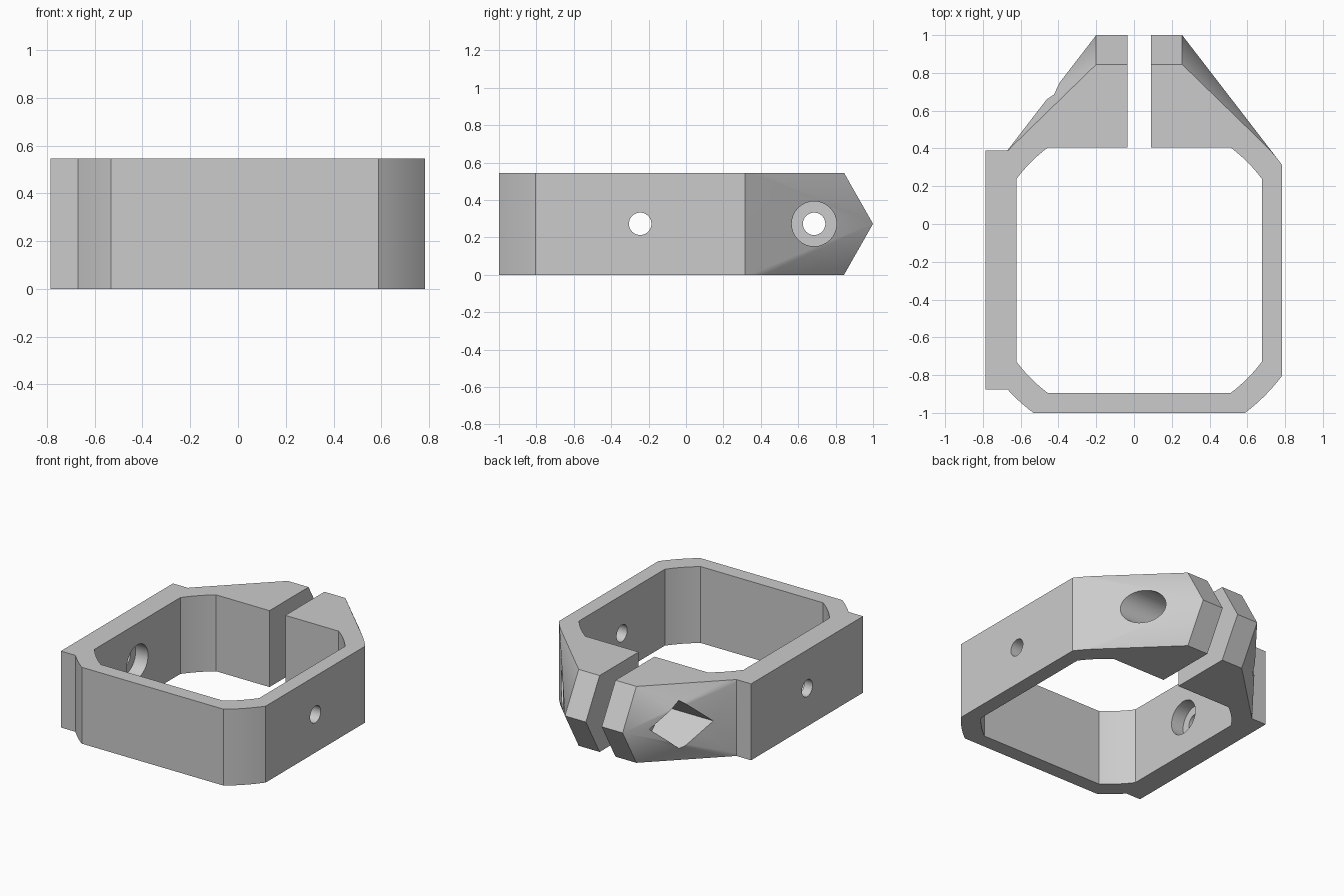
import bpy, bmesh, math
from mathutils import Vector

cube = bpy.data.objects.get("Cube")
if cube:
    bpy.data.objects.remove(cube, do_unlink=True)

H = 0.545               # height of the clamp
MID = H / 2
CX, CY = 0.0275, -0.245  # centre of the ring
BOLT_Y = 0.685

grey = bpy.data.materials.new("light_grey")
grey.use_nodes = True
grey.diffuse_color = (0.6, 0.6, 0.6, 1)
grey.node_tree.nodes["Principled BSDF"].inputs["Base Color"].default_value = (0.6, 0.6, 0.6, 1)


def hull(name, points):
    """Convex solid around a set of points."""
    bm = bmesh.new()
    for p in points:
        bm.verts.new(p)
    res = bmesh.ops.convex_hull(bm, input=bm.verts)
    junk = {g for g in res["geom_interior"] + res["geom_unused"]
            if isinstance(g, bmesh.types.BMVert)}
    bmesh.ops.delete(bm, geom=list(junk), context='VERTS')
    bmesh.ops.dissolve_limit(bm, angle_limit=0.005, verts=bm.verts, edges=bm.edges)
    bmesh.ops.recalc_face_normals(bm, faces=bm.faces)
    mesh = bpy.data.meshes.new(name)
    bm.to_mesh(mesh)
    bm.free()
    mesh.materials.append(grey)
    obj = bpy.data.objects.new(name, mesh)
    bpy.context.collection.objects.link(obj)
    return obj


def ring_points(half, radius, z0, z1, steps=8):
    """Square trimmed by a circle, at two heights."""
    start = math.acos(half / radius)
    sweep = math.pi / 2 - 2 * start
    pts = []
    for quarter in range(4):
        for i in range(steps + 1):
            a = quarter * math.pi / 2 + start + sweep * i / steps
            for z in (z0, z1):
                pts.append((CX + radius * math.cos(a), CY + radius * math.sin(a), z))
    return pts


def box(name, x0, x1, y0, y1, z0, z1):
    return hull(name, [(x, y, z) for x in (x0, x1) for y in (y0, y1) for z in (z0, z1)])


def bore(name, x0, x1, y, radius, sides=32):
    """Prism along x; four sides give a diamond pocket."""
    return hull(name, [(x, y + radius * math.cos(i * math.tau / sides),
                        MID + radius * math.sin(i * math.tau / sides))
                       for i in range(sides) for x in (x0, x1)])


def combine(obj, tool, operation):
    mod = obj.modifiers.new(tool.name, 'BOOLEAN')
    mod.operation = operation
    mod.solver = 'EXACT'
    mod.object = tool
    bpy.context.view_layer.update()
    graph = bpy.context.evaluated_depsgraph_get()
    mesh = bpy.data.meshes.new_from_object(obj.evaluated_get(graph))
    obj.modifiers.clear()
    obj.data = mesh
    bpy.data.objects.remove(tool, do_unlink=True)


# Ring body drawn back into a wedge-ended clamping nose
nose = [(CX + s * 0.2275, y, z) for s in (-1, 1)
        for y, z in ((0.845, 0), (1, MID), (0.845, H))]
clamp = hull("clamp_ring", ring_points(0.755, 0.94, 0, H) + nose)

# Thickened side pad
combine(clamp, box("side_pad", -0.785, -0.5, -0.875, 0.388, 0, H), 'UNION')

# Opening, split and bolt holes
cutters = [
    hull("opening", ring_points(0.65, 0.81, -0.2, H + 0.2)),
    box("split", CX - 0.0625, CX + 0.0625, 0.2, 1.2, -0.2, H + 0.2),
    bore("clamp_bolt_hole", -1, 1.02, BOLT_Y, 0.06),
    bore("bolt_head_recess", 0.235, 1.03, BOLT_Y, 0.12),
    bore("square_nut_pocket", -1.01, -0.18, BOLT_Y, 0.172, 4),
    bore("side_screw_hole", -1, 1.01, CY, 0.06),
    bore("inner_head_recess", -0.72, -0.4, CY, 0.12),
]
for cutter in cutters:
    cutter.hide_render = True
    combine(clamp, cutter, 'DIFFERENCE')

# Smooth curved corners and bores, keep edges crisp
bpy.ops.object.select_all(action='DESELECT')
clamp.select_set(True)
bpy.context.view_layer.objects.active = clamp
bpy.ops.object.shade_smooth_by_angle(angle=math.radians(20))
